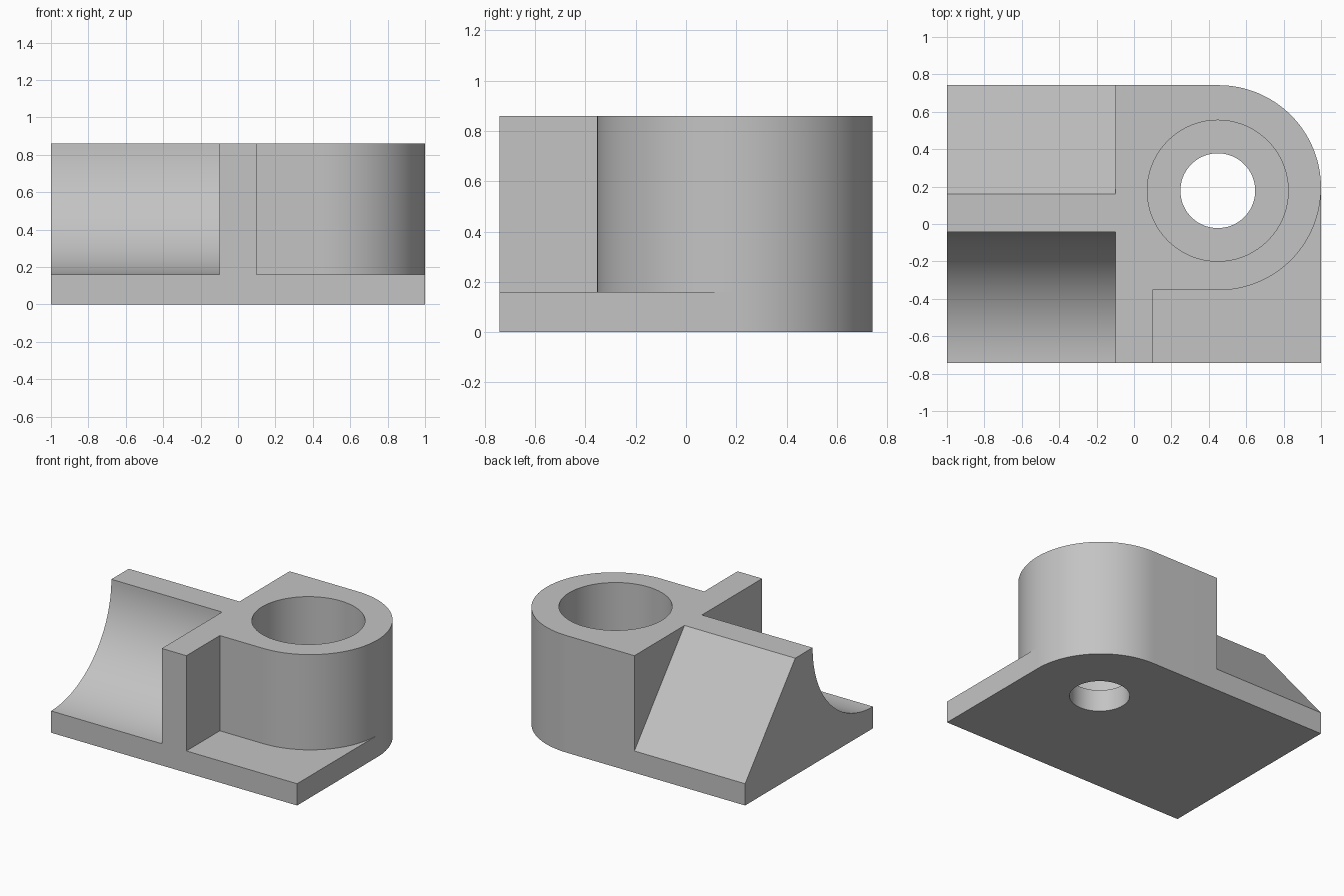
import bpy, bmesh
from math import sin, cos, pi
from mathutils import Vector

cube = bpy.data.objects.get("Cube")
if cube:
    bpy.data.objects.remove(cube, do_unlink=True)

# Main dimensions
LEFT, RIGHT, HALF_Y = -1.0, 1.0, 0.742
BASE_Z, TOP_Z = 0.16, 0.86
WALL = 0.1
BOSS_FRONT = -0.354
BOSS_R = (HALF_Y - BOSS_FRONT) / 2
BOSS_C = (RIGHT - BOSS_R, HALF_Y - BOSS_R)
BORE_C = (0.448, 0.178)

grey = bpy.data.materials.new("machined grey")
grey.use_nodes = True
colour = (0.55, 0.55, 0.55, 1)
grey.diffuse_color = colour
grey.node_tree.nodes["Principled BSDF"].inputs["Base Color"].default_value = colour


def arc(centre, radius, start, end, steps):
    """Points along an arc, angles in radians."""
    angles = [start + (end - start) * i / steps for i in range(steps + 1)]
    return [(centre[0] + radius * cos(a), centre[1] + radius * sin(a)) for a in angles]


def prism(name, outline, place, offset):
    """Solid made by sweeping an outline, placed in space by a function."""
    bm = bmesh.new()
    face = bm.faces.new([bm.verts.new(place(*p)) for p in outline])
    swept = bmesh.ops.extrude_face_region(bm, geom=[face])
    verts = [v for v in swept["geom"] if isinstance(v, bmesh.types.BMVert)]
    bmesh.ops.translate(bm, verts=verts, vec=Vector(offset))
    bmesh.ops.recalc_face_normals(bm, faces=bm.faces)
    mesh = bpy.data.meshes.new(name)
    bm.to_mesh(mesh)
    bm.free()
    mesh.materials.append(grey)
    obj = bpy.data.objects.new(name, mesh)
    bpy.context.collection.objects.link(obj)
    return obj


def upright(name, outline, bottom, top):
    return prism(name, outline, lambda x, y: (x, y, bottom), (0, 0, top - bottom))


def combine(target, tool, operation):
    """Apply a boolean and discard the tool."""
    bpy.context.view_layer.objects.active = target
    mod = target.modifiers.new(operation.lower(), 'BOOLEAN')
    mod.operation, mod.solver, mod.object = operation, 'EXACT', tool
    bpy.ops.object.modifier_apply(modifier=mod.name)
    bpy.data.objects.remove(tool, do_unlink=True)


# Base plate with one rounded back corner
corner = arc(BOSS_C, BOSS_R, 0, pi / 2, 32)
bracket = upright("bracket", [(LEFT, -HALF_Y), (RIGHT, -HALF_Y)] + corner
                  + [(LEFT, HALF_Y)], 0, BASE_Z)

# Cross wall and round boss share one outline
boss = upright("boss_and_wall",
               [(-WALL, -HALF_Y), (WALL, -HALF_Y), (WALL, BOSS_FRONT)]
               + arc(BOSS_C, BOSS_R, -pi / 2, 0, 32) + corner[1:]
               + [(-WALL, HALF_Y)], 0, TOP_Z)
combine(bracket, boss, 'UNION')

# Side web: concave front, narrow flat top, sloping back
scoop_r = TOP_Z - BASE_Z
web_outline = ([(-HALF_Y, 0)] + arc((-HALF_Y, TOP_Z), scoop_r, -pi / 2, 0, 40)
               + [(0.16, TOP_Z), (HALF_Y, BASE_Z), (HALF_Y, 0)])
web = prism("side_web", web_outline, lambda y, z: (LEFT, y, z), (-WALL - LEFT, 0, 0))
combine(bracket, web, 'UNION')

# Counterbore down to the plate, then a smaller through hole
for name, radius, bottom in (("counterbore", 0.377, BASE_Z), ("through_hole", 0.2, -0.1)):
    bore = upright(name, arc(BORE_C, radius, 0, 2 * pi, 72)[:-1], bottom, TOP_Z + 0.1)
    combine(bracket, bore, 'DIFFERENCE')

# Smooth curved walls, keep machined edges crisp
bpy.ops.object.select_all(action='DESELECT')
bracket.select_set(True)
bpy.context.view_layer.objects.active = bracket
bpy.ops.object.shade_smooth_by_angle(angle=pi / 6)
